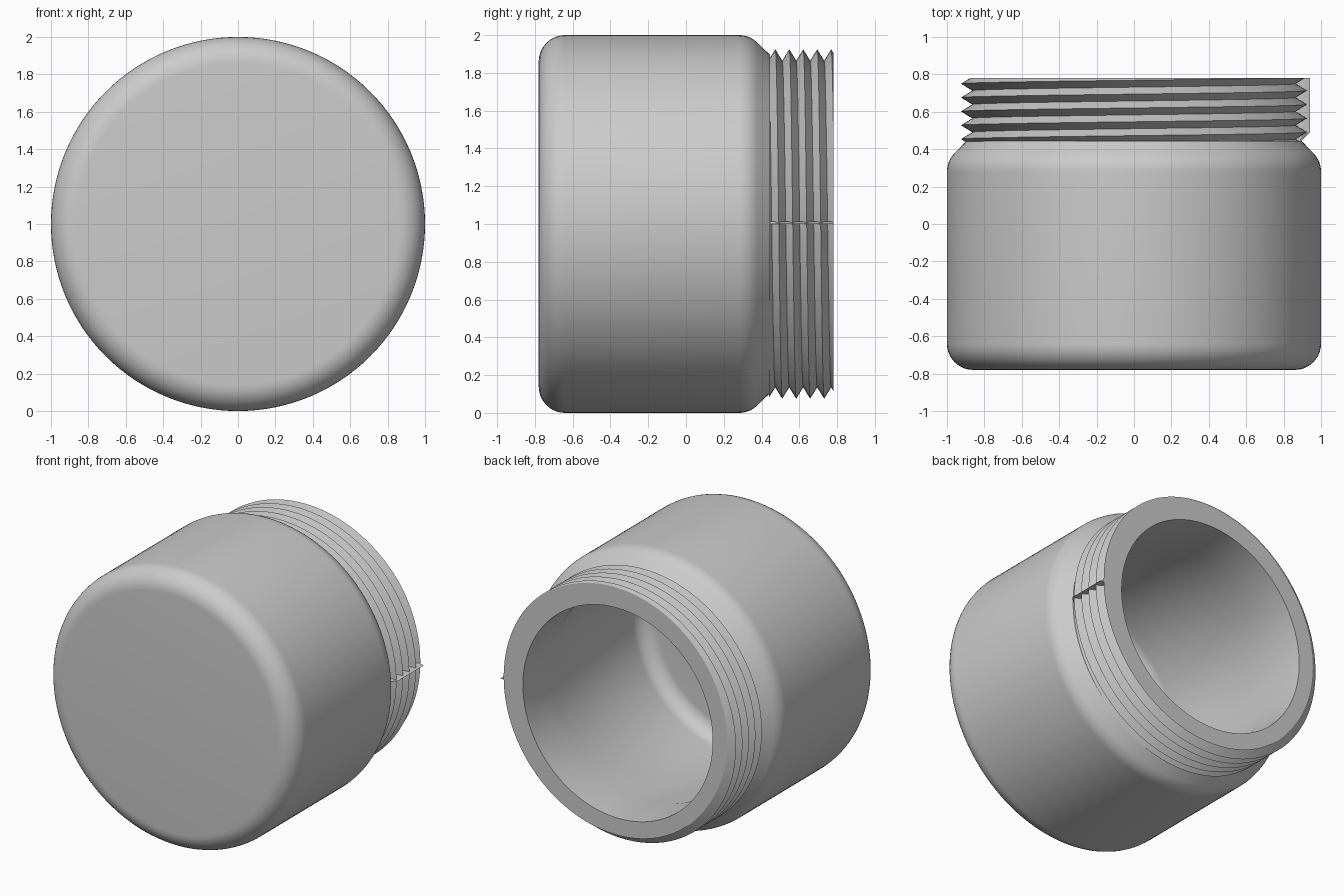
import bpy
import bmesh
from math import pi, sin, cos, radians, floor

cube = bpy.data.objects.get("Cube")
if cube:
    bpy.data.objects.remove(cube)

SEGMENTS = 128
PITCH = 0.074
NECK_START, NECK_END = 0.44, 0.78

grey = bpy.data.materials.new("matte_grey")
grey.use_nodes = True
grey.diffuse_color = (0.6, 0.6, 0.6, 1)
grey.node_tree.nodes["Principled BSDF"].inputs["Base Color"].default_value = grey.diffuse_color


def finish(bm, name):
    """Clean the mesh, link it as an object and shade it."""
    bmesh.ops.remove_doubles(bm, verts=bm.verts, dist=0.0002)
    bmesh.ops.recalc_face_normals(bm, faces=bm.faces)
    mesh = bpy.data.meshes.new(name)
    bm.to_mesh(mesh)
    bm.free()
    mesh.materials.append(grey)
    obj = bpy.data.objects.new(name, mesh)
    bpy.context.collection.objects.link(obj)
    bpy.ops.object.select_all(action='DESELECT')
    obj.select_set(True)
    bpy.context.view_layer.objects.active = obj
    bpy.ops.object.shade_smooth_by_angle(angle=radians(22))


def revolve(name, profile_at, closed=False):
    """Sweep a (radius, y) profile, which may vary with angle, around the y axis."""
    bm = bmesh.new()
    columns = []
    for i in range(SEGMENTS):
        a = 2 * pi * i / SEGMENTS
        columns.append([bm.verts.new((r * cos(a), y, 1 + r * sin(a)))
                        for r, y in profile_at(a)])
    for i, left in enumerate(columns):
        # The helix drops one pitch per turn, so matching indices meet at the seam
        right = columns[(i + 1) % SEGMENTS]
        count = len(left)
        for j in range(count if closed else count - 1):
            k = (j + 1) % count
            bm.faces.new((left[j], left[k], right[k], right[j]))
    finish(bm, name)


def arc(r, y, radius, start, end, steps=10):
    angles = [radians(start + (end - start) * i / steps) for i in range(steps + 1)]
    return [(r + radius * cos(a), y + radius * sin(a)) for a in angles]


# Hollow jar: rounded base, shoulder, neck core, then the cavity wall and floor
outside = ([(0, -0.78)] + arc(0.86, -0.64, 0.14, -90, 0)
           + arc(0.86, 0.28, 0.14, 0, 45) + [(0.895, 0.445), (0.84, 0.445)])
inside = ([(0.84, 0.77), (0.76, NECK_END), (0.76, NECK_START), (0.8, 0.2)]
          + arc(0.69, -0.53, 0.11, 0, -90) + [(0, -0.64)])
jar_profile = outside + inside
revolve("jar_body", lambda a: jar_profile)


# Screw thread: V-shaped ridges that advance one pitch per turn
def thread_radius(y, peak):
    phase = (y - peak) / PITCH
    return 0.925 - 0.12 * abs(phase - floor(phase + 0.5))


def thread_profile(a):
    peak = 0.565 - PITCH * a / (2 * pi)
    points = [(0.78, NECK_START + 0.01)]
    for k in range(-5, 10):
        y = min(max(peak + k * PITCH / 2, NECK_START), NECK_END)
        points.append((thread_radius(y, peak), y))
    return points + [(0.76, NECK_END)]


def build_thread():
    """Sweep the thread over a full turn; its two ends share one profile."""
    bm = bmesh.new()
    columns = []
    for i in range(SEGMENTS + 1):
        a = 2 * pi * i / SEGMENTS
        columns.append([bm.verts.new((r * cos(a), y, 1 + r * sin(a)))
                        for r, y in thread_profile(a)])
    for left, right in zip(columns, columns[1:]):
        for j in range(len(left)):
            k = (j + 1) % len(left)
            bm.faces.new((left[j], left[k], right[k], right[j]))
    bmesh.ops.remove_doubles(bm, verts=bm.verts, dist=0.0002)
    bmesh.ops.dissolve_degenerate(bm, dist=0.0002, edges=bm.edges)
    finish(bm, "screw_thread")


build_thread()

# Thin wedge closing the thread seam on the left side
bm = bmesh.new()
outline = [(0.84, NECK_START), (0.89, NECK_START), (0.94, 0.49), (0.94, NECK_END), (0.84, NECK_END)]
lower = [bm.verts.new((x, y, 1.0)) for x, y in outline]
upper = [bm.verts.new((min(x, 0.9), y, 1.012)) for x, y in outline]
bm.faces.new(lower)
bm.faces.new(upper)
for i in range(len(outline)):
    j = (i + 1) % len(outline)
    bm.faces.new((lower[i], lower[j], upper[j], upper[i]))
finish(bm, "thread_seam")
